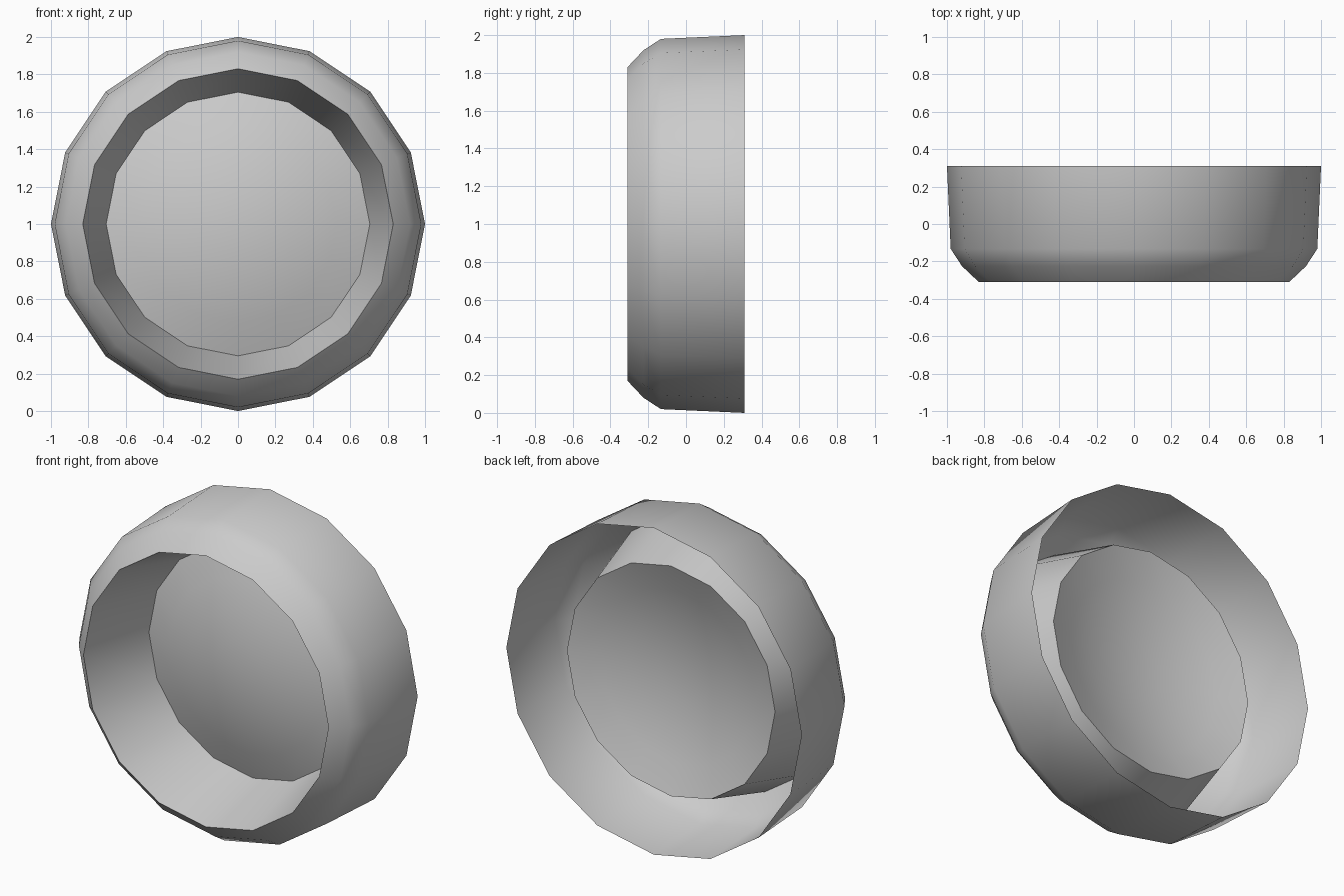
import bpy, bmesh
from math import cos, sin, pi, radians

if "Cube" in bpy.data.objects:
    bpy.data.objects.remove(bpy.data.objects["Cube"])

SIDES = 16


def lathe(name, profile, smooth_angle):
    """Revolve (radius, y) points around the wheel axle; radius 0 closes to a point."""
    bm = bmesh.new()
    rings = []
    for r, y in profile:
        count = SIDES if r > 0 else 1
        rings.append([bm.verts.new((r * cos(2 * pi * k / SIDES), y,
                                    1 + r * sin(2 * pi * k / SIDES)))
                      for k in range(count)])
    for a, b in zip(rings, rings[1:]):
        for k in range(SIDES):
            n = (k + 1) % SIDES
            if len(b) == 1:
                bm.faces.new((a[k], a[n], b[0]))
            else:
                bm.faces.new((a[k], a[n], b[n], b[k]))
    mesh = bpy.data.meshes.new(name)
    bm.to_mesh(mesh)
    bm.free()
    obj = bpy.data.objects.new(name, mesh)
    bpy.context.collection.objects.link(obj)
    bpy.ops.object.select_all(action='DESELECT')
    obj.select_set(True)
    bpy.context.view_layer.objects.active = obj
    bpy.ops.object.shade_smooth_by_angle(angle=radians(smooth_angle))
    return obj


# Outer tread with rounded shoulder, then the tapered recess (open at the back)
shell = [(1.0, 0.31), (0.98, -0.133), (0.92, -0.225), (0.83, -0.31), (0.705, 0.145)]

# Domed hub disc bulging toward the front
R, EDGE, RISE = 0.705, 0.145, 0.14
dome = [(R * t, EDGE - RISE * (1 - t * t)) for t in (0.75, 0.5, 0.25, 0)]

lathe("wheel", shell + dome, 48)
